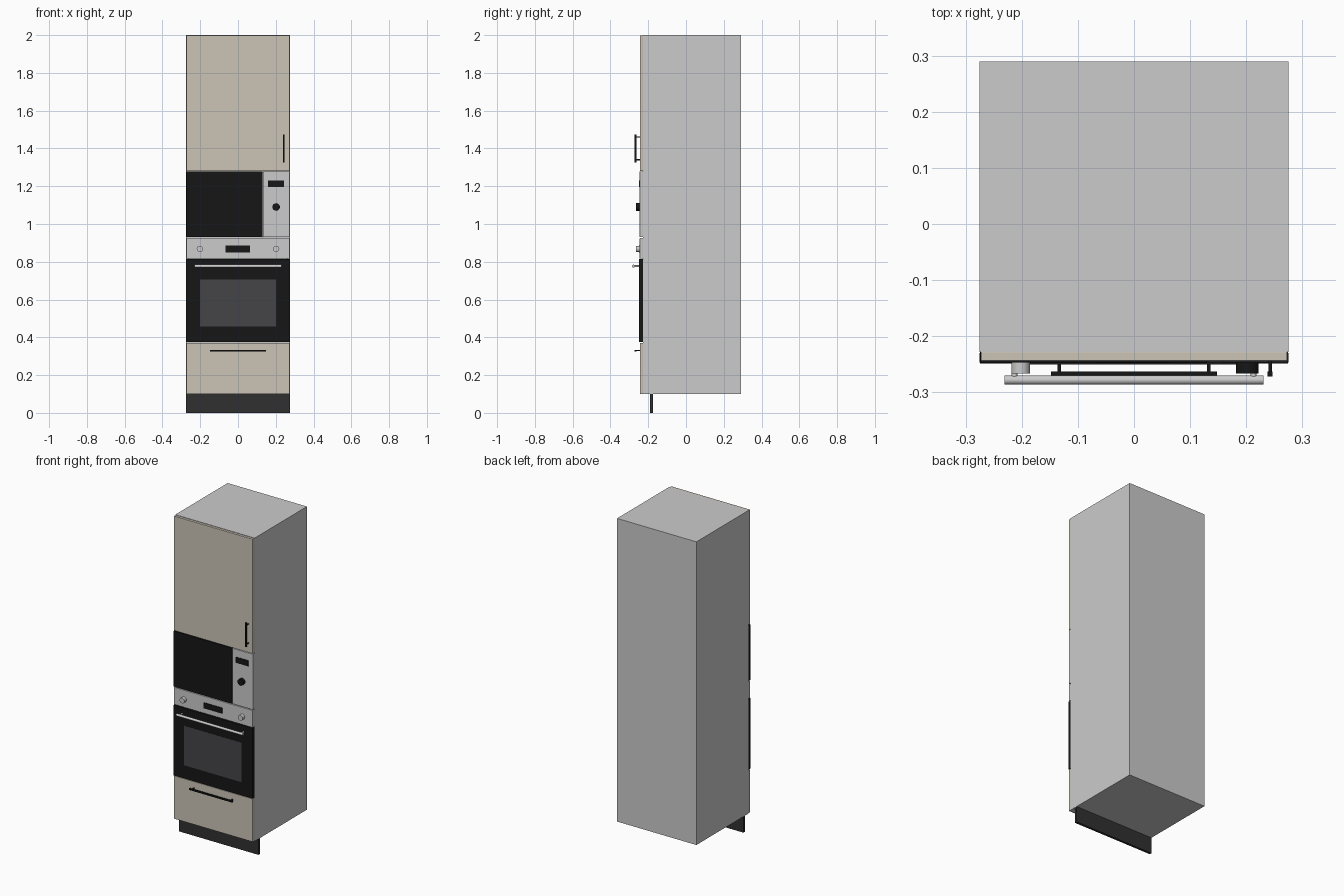
import bpy
from math import pi

if "Cube" in bpy.data.objects:
    bpy.data.objects.remove(bpy.data.objects["Cube"])


def mat(name, r, g, b):
    m = bpy.data.materials.new(name)
    m.diffuse_color = (r, g, b, 1)
    m.use_nodes = True
    m.node_tree.nodes["Principled BSDF"].inputs["Base Color"].default_value = m.diffuse_color
    return m


BEIGE = mat("beige_front", 0.60, 0.55, 0.47)
BODY = mat("carcass_grey", 0.72, 0.72, 0.70)
BLACK = mat("black", 0.008, 0.008, 0.008)
GLASS = mat("dark_glass", 0.06, 0.06, 0.065)
STEEL = mat("steel", 0.52, 0.52, 0.53)
DARK = mat("plinth_dark", 0.03, 0.03, 0.03)


def box(name, x, y, z, m, bevel=0):
    """Box from (min, max) ranges on each axis."""
    bpy.ops.mesh.primitive_cube_add(size=1, location=[sum(r) / 2 for r in (x, y, z)])
    o = bpy.context.object
    o.name = name
    o.scale = [r[1] - r[0] for r in (x, y, z)]
    bpy.ops.object.transform_apply(location=False, rotation=False, scale=True)
    o.data.materials.append(m)
    if bevel:
        b = o.modifiers.new("bevel", "BEVEL")
        b.width, b.segments = bevel, 2
    return o


def rod(name, r, length, loc, axis, m, n=32):
    """Cylinder centred on loc along axis x or y."""
    rot = {"x": (0, pi / 2, 0), "y": (pi / 2, 0, 0)}[axis]
    bpy.ops.mesh.primitive_cylinder_add(vertices=n, radius=r, depth=length, location=loc, rotation=rot)
    o = bpy.context.object
    o.name = name
    o.data.materials.append(m)
    bpy.ops.object.shade_smooth_by_angle()
    return o


# Carcass: sides, back, top, bottom and shelves
W, T = 0.275, 0.016
FY, BY = -0.228, 0.29
for s, side in ((-1, "left"), (1, "right")):
    box(f"side_{side}", sorted((s * W, s * (W - T))), (FY, BY), (0.1, 2.0), BODY)
inner = (-W + T, W - T)
box("back_panel", inner, (BY - 0.008, BY), (0.1 + T, 2.0 - T), BODY)
for name, z, back in (("bottom", 0.1, BY), ("oven_shelf", 0.36, BY - 0.008),
                      ("microwave_shelf", 0.915, BY - 0.008),
                      ("cupboard_shelf", 1.27, BY - 0.008), ("top", 2.0 - T, BY)):
    box(name, inner, (FY, back), (z, z + T), BODY)

# Recessed plinth
box("plinth", (-W, W), (-0.19, -0.175), (0, 0.1), DARK)

# Cupboard door and drawer front
F = (-0.273, 0.273)
DY = (-0.244, -0.228)
box("cupboard_door", F, DY, (1.281, 1.998), BEIGE, 0.001)
box("drawer_front", F, DY, (0.101, 0.37), BEIGE, 0.001)

# Black bar handles
box("door_handle_bar", (0.238, 0.247), (-0.272, -0.263), (1.325, 1.475), BLACK)
for z in (1.34, 1.46):
    box("door_handle_post", (0.2395, 0.2455), (-0.264, -0.243), (z - 0.003, z + 0.003), BLACK)
box("drawer_handle_bar", (-0.148, 0.148), (-0.272, -0.263), (0.325, 0.334), BLACK)
for x in (-0.133, 0.133):
    box("drawer_handle_post", (x - 0.003, x + 0.003), (-0.264, -0.243), (0.3265, 0.3325), BLACK)

# Microwave
box("microwave_door", (-0.274, 0.13), (-0.247, -0.228), (0.93, 1.278), BLACK, 0.001)
box("microwave_panel", (0.132, 0.274), (-0.245, -0.228), (0.93, 1.278), STEEL, 0.001)
box("microwave_display", (0.158, 0.244), (-0.248, -0.243), (1.195, 1.231), BLACK)
rod("microwave_knob", 0.02, 0.022, (0.202, -0.255, 1.09), "y", BLACK)

# Oven control panel
box("oven_panel", F, (-0.245, -0.228), (0.818, 0.925), STEEL, 0.001)
box("oven_display", (-0.065, 0.063), (-0.248, -0.243), (0.85, 0.886), BLACK)
for x in (-0.202, 0.202):
    rod("oven_knob", 0.0165, 0.022, (x, -0.255, 0.868), "y", STEEL)

# Oven door with window and steel handle
box("oven_door", (-0.275, 0.275), (-0.249, -0.228), (0.374, 0.814), BLACK, 0.002)
box("oven_window", (-0.2, 0.2), (-0.25, -0.246), (0.458, 0.706), GLASS)
rod("oven_handle_bar", 0.008, 0.462, (0, -0.278, 0.777), "x", STEEL)
for x in (-0.213, 0.213):
    rod("oven_handle_post", 0.005, 0.032, (x, -0.262, 0.777), "y", STEEL, 16)
